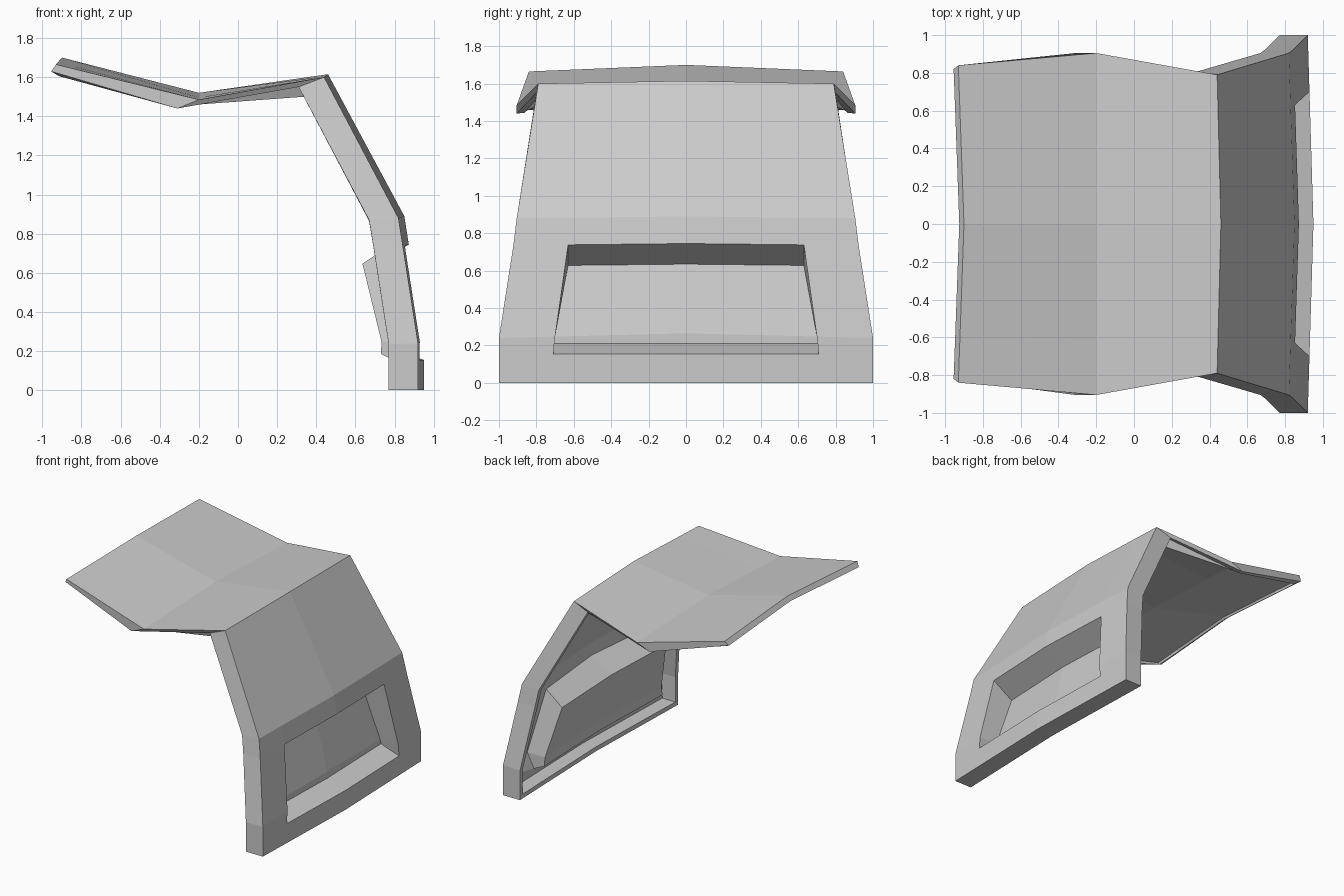
import bpy, bmesh
from mathutils import Vector

if "Cube" in bpy.data.objects:
    bpy.data.objects.remove(bpy.data.objects["Cube"])

# Rows from the bottom edge up and over the roof:
# centre (x, z), edge (x, y, z), y of the recess column, inward flange vector at the edge
ROWS = [
    ((0.95, 0.00), (0.92, 1.00, 0.00), 0.71, (-0.15, 0, 0)),
    ((0.95, 0.155), (0.92, 1.00, 0.155), 0.71, (-0.15, 0, 0)),
    ((0.95, 0.265), (0.92, 1.00, 0.24), 0.70, (-0.15, 0, -0.005)),
    ((0.873, 0.745), (0.843, 0.923, 0.735), 0.63, (-0.15, 0, -0.005)),
    ((0.85, 0.89), (0.82, 0.905, 0.88), 0.62, (-0.15, 0, -0.01)),
    ((0.46, 1.615), (0.44, 0.79, 1.60), 0.55, (-0.13, 0.01, -0.05)),
    ((-0.20, 1.52), (-0.20, 0.905, 1.485), 0.62, (-0.11, 0, -0.045)),
    ((-0.90, 1.70), (-0.93, 0.84, 1.665), 0.58, (-0.025, -0.02, -0.035)),
]
# Recess back offset (x, z) for opening rows 1..3
RECESS = {1: (-0.16, 0.055), 2: (-0.16, 0.0), 3: (-0.175, -0.11)}
LAST = len(ROWS) - 1


def row_points(row):
    (cx, cz), (ex, ey, ez), s, _ = row
    centre, edge = Vector((cx, 0, cz)), Vector((ex, ey, ez))
    mid = centre.lerp(edge, s / ey)
    flip = lambda p: Vector((p.x, -p.y, p.z))
    return [flip(edge), flip(mid), centre, mid, edge]


bm = bmesh.new()
grid = [[bm.verts.new(p) for p in row_points(r)] for r in ROWS]


def quad(g, i, j):
    return bm.faces.new((g[i][j], g[i][j + 1], g[i + 1][j + 1], g[i + 1][j]))


def band(outer, inner):
    n = len(outer)
    for k in range(n):
        m = (k + 1) % n
        bm.faces.new((outer[m], outer[k], inner[k], inner[m]))


# Outer skin, leaving the recess opening
skin = [quad(grid, i, j) for i in range(LAST) for j in range(4)
        if not (i in (1, 2) and j in (1, 2))]

# Recess back and walls
back = {i: {j: bm.verts.new(grid[i][j].co + Vector((dx, 0, dz))) for j in (1, 2, 3)}
        for i, (dx, dz) in RECESS.items()}
for i in (1, 2):
    for j in (1, 2):
        quad(back, i, j)
loop = [(1, 1), (1, 2), (1, 3), (2, 3), (3, 3), (3, 2), (3, 1), (2, 1)]
band([grid[i][j] for i, j in loop], [back[i][j] for i, j in loop])

# Flange folded inward around the whole border
border = ([(0, j) for j in range(5)] + [(i, 4) for i in range(1, LAST + 1)]
          + [(LAST, j) for j in (3, 2, 1, 0)] + [(i, 0) for i in range(LAST - 1, 0, -1)])
lip = []
for i, j in border:
    d = Vector(ROWS[i][3])
    d.y *= (j - 2) / 2
    lip.append(bm.verts.new(grid[i][j].co + d))
band([grid[i][j] for i, j in border], lip)

# Consistent outward normals
bmesh.ops.recalc_face_normals(bm, faces=bm.faces)
bm.normal_update()
if skin[0].normal.x < 0:
    bmesh.ops.reverse_faces(bm, faces=bm.faces)

mesh = bpy.data.meshes.new("rear_hatch")
bm.to_mesh(mesh)
bm.free()
hatch = bpy.data.objects.new("rear_hatch", mesh)
bpy.context.collection.objects.link(hatch)

# Sheet thickness toward the inside
solid = hatch.modifiers.new("thickness", 'SOLIDIFY')
solid.thickness = 0.035
solid.offset = -1
solid.use_even_offset = True
